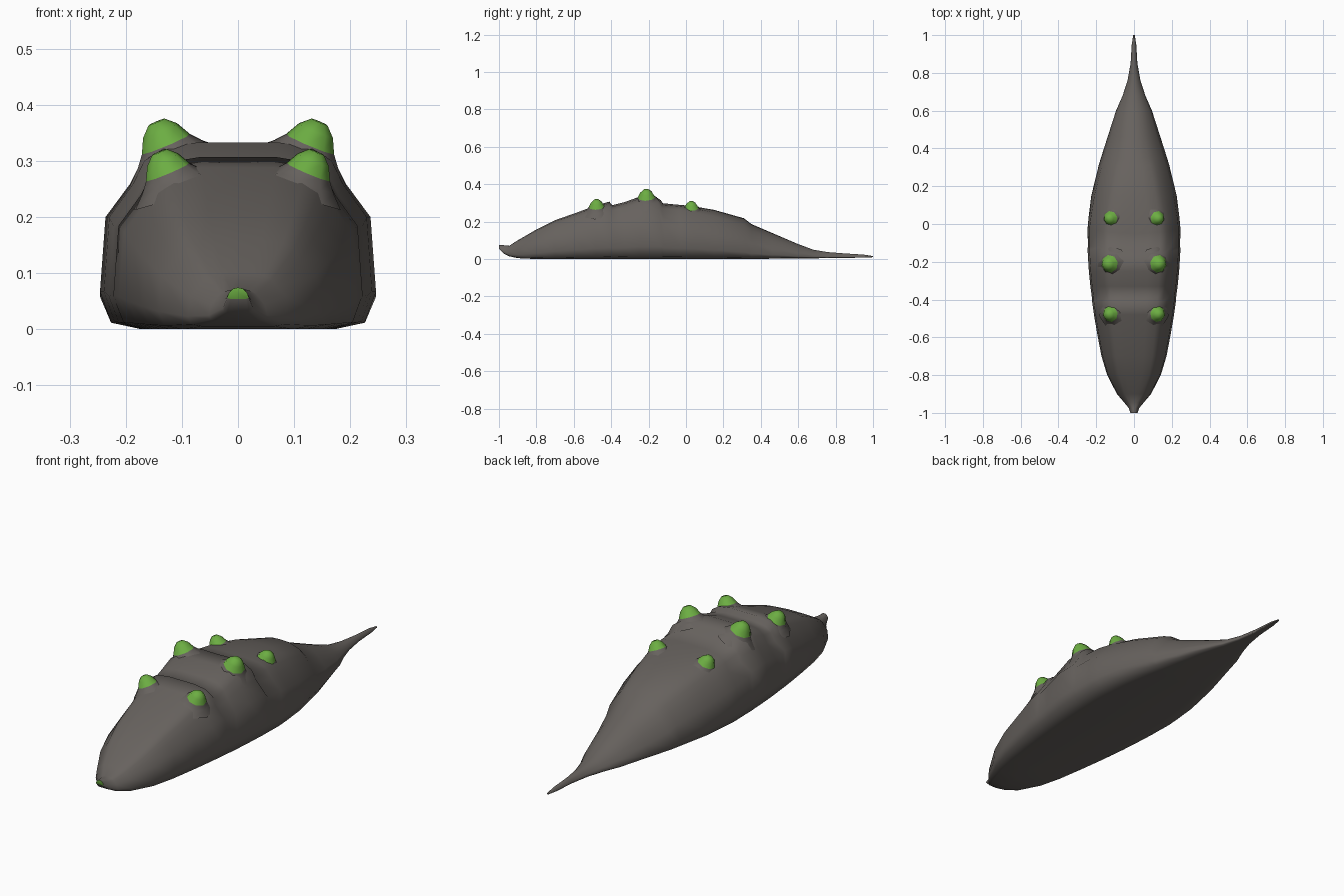
import bpy, bmesh, math
from mathutils import Vector, Matrix

cube = bpy.data.objects.get("Cube")
if cube:
    bpy.data.objects.remove(cube, do_unlink=True)


def material(name, rgb):
    m = bpy.data.materials.new(name)
    m.use_nodes = True
    m.diffuse_color = (*rgb, 1)
    m.node_tree.nodes["Principled BSDF"].inputs["Base Color"].default_value = (*rgb, 1)
    return m


GREY = material("warm grey skin", (0.135, 0.122, 0.112))
GREEN = material("bright green tips", (0.15, 0.42, 0.055))


def finish(bm, name, angle):
    bmesh.ops.recalc_face_normals(bm, faces=bm.faces)
    mesh = bpy.data.meshes.new(name)
    bm.to_mesh(mesh)
    bm.free()
    ob = bpy.data.objects.new(name, mesh)
    bpy.context.collection.objects.link(ob)
    for m in (GREY, GREEN):
        mesh.materials.append(m)
    bpy.ops.object.select_all(action='DESELECT')
    ob.select_set(True)
    bpy.context.view_layer.objects.active = ob
    bpy.ops.object.shade_smooth_by_angle(angle=math.radians(angle))


def bridge(bm, rings):
    faces = []
    for a, b in zip(rings, rings[1:]):
        for i in range(len(a)):
            j = (i + 1) % len(a)
            faces.append(bm.faces.new((a[i], a[j], b[j], b[i])))
    return faces


# Body: half sections (share of half width, share of height), broad back and rounded tail
broad = [(0.3, 1), (0.56, 0.97), (0.7, 0.9), (0.78, 0.78), (0.96, 0.6),
         (1, 0.2), (0.92, 0.04), (0.7, 0)]
rounded = [(0.2, 0.98), (0.4, 0.9), (0.55, 0.8), (0.69, 0.67), (0.87, 0.43),
           (1, 0.15), (0.93, 0.04), (0.7, 0)]


def section(blend):
    half = [Vector(a).lerp(Vector(b), blend) for a, b in zip(broad, rounded)]
    return [(0, 1), *half, (0, 0), *[(-x, z) for x, z in reversed(half)]]


# Stations: y, half width, top, bottom, roundness
stations = [
    (-1, 0.019, 0.074, 0.054, 0.8), (-0.975, 0.027, 0.074, 0.03, 0.8),
    (-0.945, 0.052, 0.071, 0.015, 0.5), (-0.9, 0.09, 0.1, 0.005, 0.2),
    (-0.8, 0.142, 0.158, 0, 0), (-0.7, 0.172, 0.208, 0, 0),
    (-0.58, 0.195, 0.25, 0, 0), (-0.48, 0.212, 0.288, 0, 0),
    (-0.41, 0.222, 0.307, 0, 0), (-0.395, 0.222, 0.288, 0, 0),
    (-0.33, 0.231, 0.304, 0, 0), (-0.25, 0.239, 0.333, 0, 0),
    (-0.16, 0.246, 0.333, 0, 0), (-0.14, 0.244, 0.3, 0, 0),
    (-0.05, 0.246, 0.291, 0, 0), (0.03, 0.241, 0.284, 0, 0.1),
    (0.15, 0.226, 0.263, 0, 0.35), (0.31, 0.187, 0.218, 0, 0.6),
    (0.35, 0.175, 0.187, 0, 0.8), (0.46, 0.14, 0.14, 0.002, 1),
    (0.6, 0.095, 0.08, 0.003, 1), (0.68, 0.06, 0.05, 0.004, 1),
    (0.76, 0.034, 0.037, 0.005, 1), (0.85, 0.018, 0.03, 0.006, 1),
    (0.95, 0.012, 0.024, 0.008, 1), (1, 0.004, 0.016, 0.01, 1)]

bm = bmesh.new()
rings = []
for y, w, top, low, blend in stations:
    bow = 0.025 if -0.2 < y < 0 else 0      # shoulder fold sweeps back at the sides
    rings.append([bm.verts.new((w * x, y + bow * x * x, low + (top - low) * z))
                  for x, z in section(blend)])
bridge(bm, rings)
bm.faces.new(rings[-1])
bm.faces.new(rings[0]).material_index = 1      # green snout tip
finish(bm, "body", 80)

# Back bumps: flared grey skirt with a blunt green cone, leaning outward
profile = [(0.085, -0.032), (0.06, -0.009), (0.045, 0.009), (0.032, 0.034), (0.015, 0.05)]
SIDES = 8


def bump(name, x, y, z, size):
    bm = bmesh.new()
    rings = [[bm.verts.new((r * math.cos(math.tau * i / SIDES),
                            r * math.sin(math.tau * i / SIDES), h))
              for i in range(SIDES)] for r, h in profile]
    for k, f in enumerate(bridge(bm, rings)):
        f.material_index = int(k >= 2 * SIDES)
    bm.faces.new(rings[-1]).material_index = 1
    lean = Vector((math.copysign(0.42, x), -0.08, 1))
    turn = lean.to_track_quat('Z', 'Y').to_matrix().to_4x4()
    bm.transform(Matrix.Translation((x, y, z)) @ turn @ Matrix.Scale(size, 4))
    finish(bm, name, 50)


for label, x, y, z, size in [("front", 0.122, -0.476, 0.272, 0.95),
                             ("middle", 0.125, -0.21, 0.321, 1.05),
                             ("rear", 0.121, 0.03, 0.265, 0.88)]:
    for side, s in (("left", 1), ("right", -1)):
        bump(f"{label}_bump_{side}", s * x, y, z, size)
